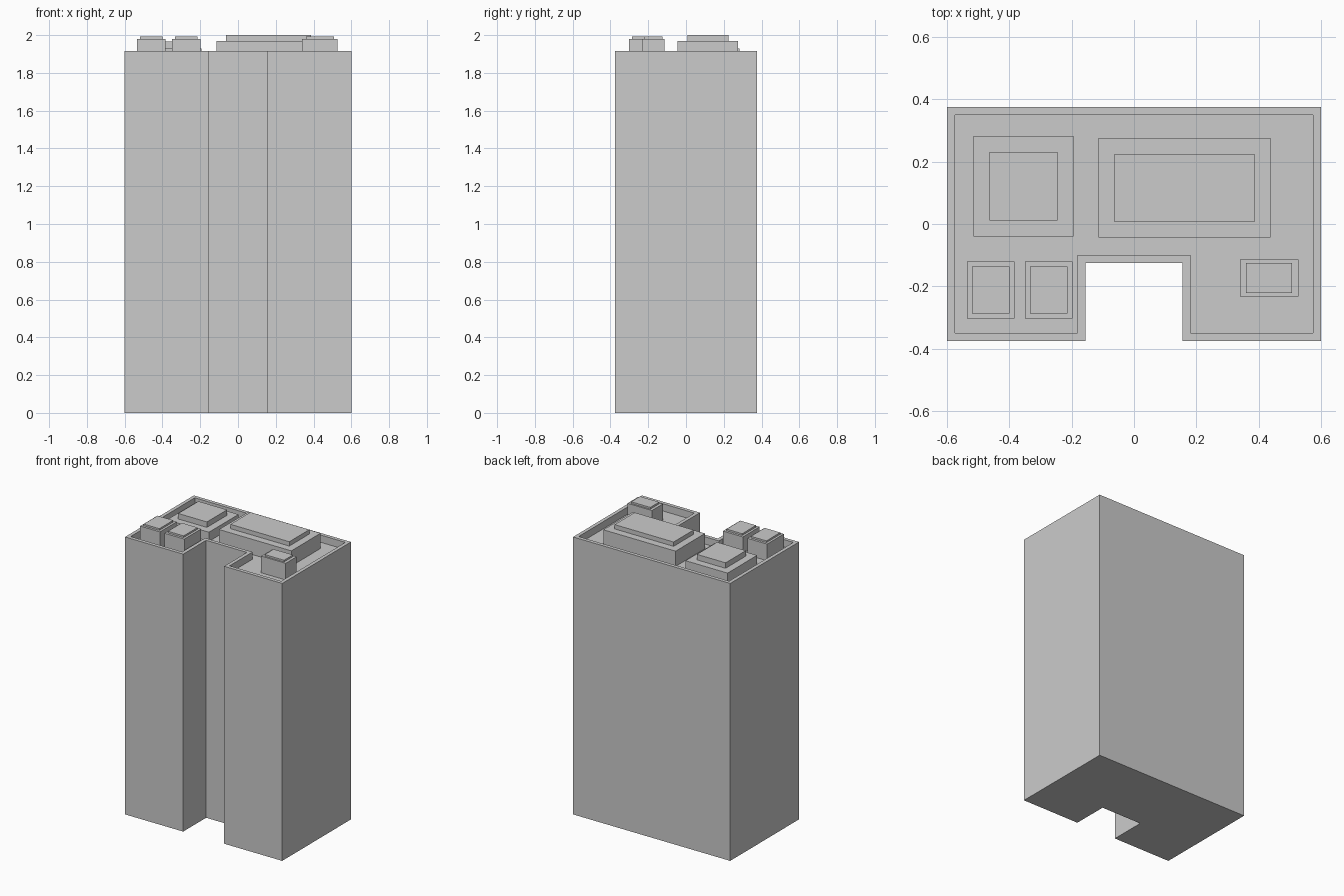
import bpy, bmesh

if "Cube" in bpy.data.objects:
    bpy.data.objects.remove(bpy.data.objects["Cube"])

BODY_TOP, ROOF = 1.915, 1.865


def prism(bm, outline, z0, z1):
    """Extrude a flat outline from z0 to z1 and return its top face."""
    base = [bm.verts.new((x, y, z0)) for x, y in outline]
    top = [bm.verts.new((x, y, z1)) for x, y in outline]
    n = len(outline)
    bm.faces.new(base[::-1])
    for i in range(n):
        j = (i + 1) % n
        bm.faces.new((base[i], base[j], top[j], top[i]))
    return bm.faces.new(top)


def step(bm, face, inset, dz):
    """Inset the top face, then raise or sink it with vertical walls."""
    bm.normal_update()
    bmesh.ops.inset_region(bm, faces=[face], thickness=inset, use_even_offset=True)
    res = bmesh.ops.extrude_face_region(bm, geom=[face])
    verts = [v for v in res["geom"] if isinstance(v, bmesh.types.BMVert)]
    bmesh.ops.translate(bm, verts=verts, vec=(0, 0, dz))
    if face.is_valid:
        bmesh.ops.delete(bm, geom=[face], context='FACES_ONLY')


def finish(bm, name):
    bmesh.ops.recalc_face_normals(bm, faces=bm.faces)
    mesh = bpy.data.meshes.new(name)
    bm.to_mesh(mesh)
    bm.free()
    bpy.context.collection.objects.link(bpy.data.objects.new(name, mesh))


# Tower body: notched plan with a parapet around a sunken roof
bm = bmesh.new()
right = [(0.156, -0.125), (0.156, -0.375), (0.6, -0.375), (0.6, 0.375)]
outline = right + [(-x, y) for x, y in reversed(right)]
step(bm, prism(bm, outline, 0, BODY_TOP), 0.025, ROOF - BODY_TOP)
finish(bm, "tower_body")

# Rooftop units: name, x0, x1, y0, y1, shoulder height, cap inset, cap top
units = [
    ("main_plant_room", -0.114, 0.438, -0.044, 0.276, 1.97, 0.051, 2.0),
    ("low_plant_room", -0.515, -0.194, -0.04, 0.282, 1.928, 0.051, 1.966),
    ("vent_left", -0.535, -0.384, -0.303, -0.12, 1.98, 0.016, 1.992),
    ("vent_middle", -0.35, -0.198, -0.303, -0.12, 1.98, 0.016, 1.992),
    ("vent_right", 0.34, 0.527, -0.233, -0.114, 1.98, 0.02, 1.992),
]
for name, x0, x1, y0, y1, shoulder, inset, top in units:
    bm = bmesh.new()
    rect = [(x0, y0), (x1, y0), (x1, y1), (x0, y1)]
    # vent_right's cap sits slightly wider front to back
    step(bm, prism(bm, rect, ROOF, shoulder), inset, top - shoulder)
    if name == "vent_right":
        for v in bm.verts:
            if y0 + 0.01 < v.co.y < y1 - 0.01:
                v.co.y += 0.009 if v.co.y > (y0 + y1) / 2 else -0.009
    finish(bm, name)
